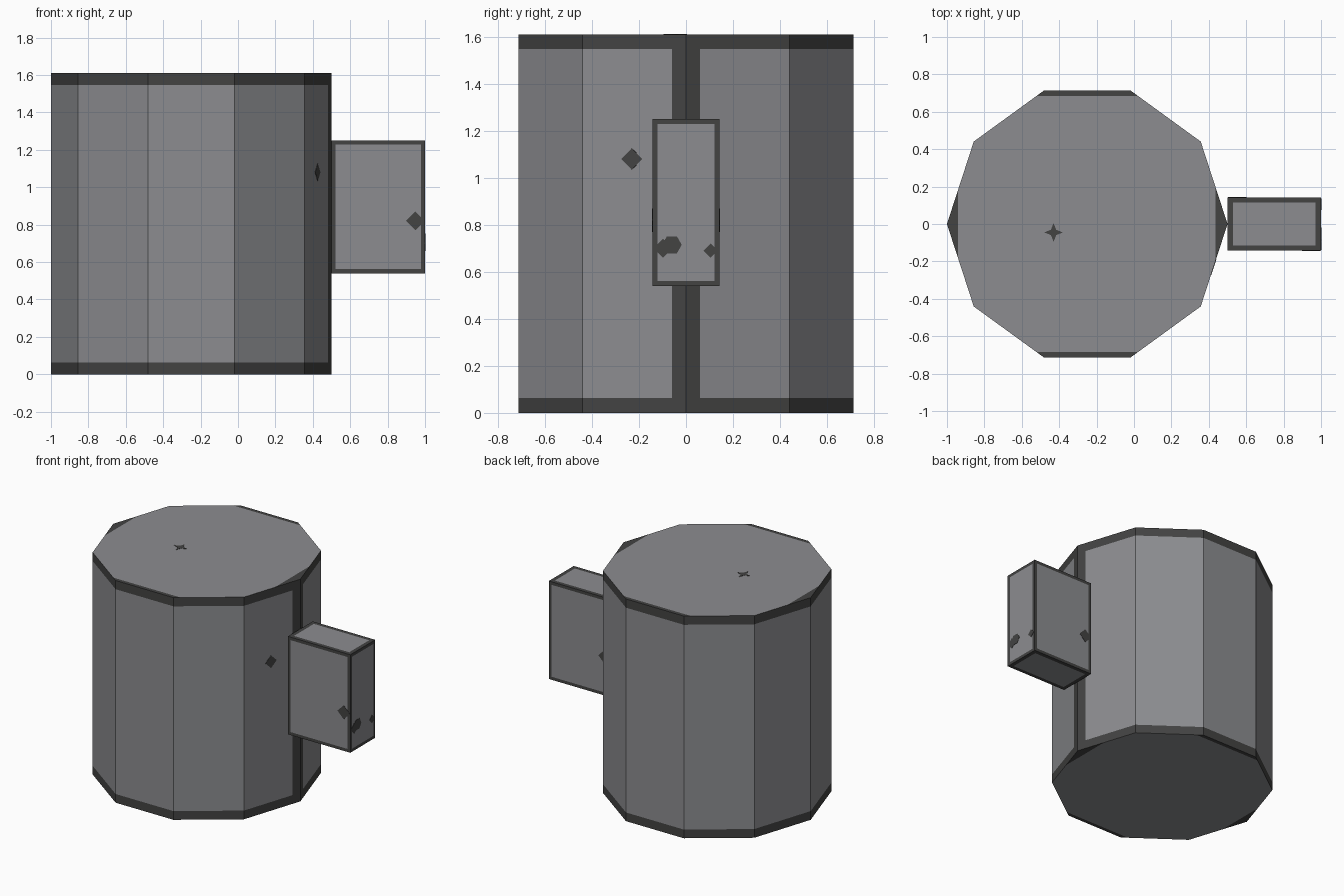
import bpy, bmesh, math
from mathutils import Vector, Matrix

if "Cube" in bpy.data.objects:
    bpy.data.objects.remove(bpy.data.objects["Cube"])


def material(name, rgb):
    m = bpy.data.materials.new(name)
    m.diffuse_color = (*rgb, 1)
    m.use_nodes = True
    m.node_tree.nodes["Principled BSDF"].inputs["Base Color"].default_value = m.diffuse_color
    return m


GREY = material("light_grey", (0.262, 0.265, 0.278))
DARK = material("dark_grey", (0.056, 0.056, 0.055))


def finish(bm, name, mats):
    me = bpy.data.meshes.new(name)
    bm.normal_update()
    bm.to_mesh(me)
    bm.free()
    for m in mats:
        me.materials.append(m)
    ob = bpy.data.objects.new(name, me)
    bpy.context.collection.objects.link(ob)
    return ob


def cut(bm, co, no, keep):
    """Slice only the faces chosen by keep(face)."""
    bm.normal_update()
    faces = [f for f in bm.faces if keep(f)]
    edges = {e for f in faces for e in f.edges}
    verts = {v for f in faces for v in f.verts}
    bmesh.ops.bisect_plane(bm, geom=[*verts, *edges, *faces], dist=1e-5,
                           plane_co=co, plane_no=no)


# Mug body: ten-sided solid drum with dark worn edges
H, R, CX, BAND = 1.61, 0.75, -0.25, 0.063
bm = bmesh.new()
bmesh.ops.create_cone(bm, cap_ends=True, segments=10, radius1=R, radius2=R, depth=H)
ring = [v for v in bm.verts if v.co.z > 0]
turn = math.atan2(ring[0].co.y, ring[0].co.x) % (math.pi / 5)
bmesh.ops.rotate(bm, verts=bm.verts, matrix=Matrix.Rotation(-turn, 3, 'Z'))
bmesh.ops.translate(bm, verts=bm.verts, vec=(CX, 0, H / 2))


def is_side(f):
    return abs(f.normal.z) < 0.5


def is_cap(f):
    return not is_side(f)


def beside_handle(f):
    return is_side(f) and f.normal.x > 0.9 and BAND < f.calc_center_median().z < H - BAND


for z in (BAND, H - BAND):
    cut(bm, (0, 0, z), (0, 0, 1), is_side)
for y in (-0.06, 0.06):
    cut(bm, (0, y, 0), (0, 1, 0), beside_handle)
for y in (-0.685, 0.685):
    cut(bm, (0, y, 0), (0, 1, 0), is_cap)
for x in (-0.94, 0.435):
    cut(bm, (x, 0, 0), (1, 0, 0), is_cap)
bm.normal_update()
for f in bm.faces:
    c = f.calc_center_median()
    if is_side(f):
        worn = c.z < BAND or c.z > H - BAND or (c.x > 0.47 and abs(c.y) < 0.06)
    else:
        worn = abs(c.y) > 0.685 or c.x < -0.94 or c.x > 0.435
    f.material_index = int(worn)
finish(bm, "mug_body", [GREY, DARK])

# Handle: solid block with a dark frame round every face
bm = bmesh.new()
bmesh.ops.create_cube(bm, size=1)
bmesh.ops.scale(bm, verts=bm.verts, vec=(0.5, 0.285, 0.71))
bmesh.ops.translate(bm, verts=bm.verts, vec=(0.75, 0, 0.895))
bm.normal_update()
for f in list(bm.faces):
    width = 0.04 if abs(f.normal.z) > 0.5 else 0.031
    frame = bmesh.ops.inset_individual(bm, faces=[f], thickness=width)
    for g in frame["faces"]:
        g.material_index = 1
    f.material_index = 0
finish(bm, "handle", [GREY, DARK])


# Worn spots: very thin dark plates
def spot(name, loc, normal, r, inner=None, points=4):
    radii = [r] if inner is None else [r, inner]
    n = points * len(radii)
    bm = bmesh.new()
    vs = []
    for i in range(n):
        a = 2 * math.pi * i / n
        k = radii[i % len(radii)]
        vs.append(bm.verts.new((k * math.cos(a), k * math.sin(a), -0.002)))
    base = bm.faces.new(vs)
    ext = bmesh.ops.extrude_face_region(bm, geom=[base], use_keep_orig=True)
    top = [v for v in ext["geom"] if isinstance(v, bmesh.types.BMVert)]
    bmesh.ops.translate(bm, verts=top, vec=(0, 0, 0.004))
    bmesh.ops.recalc_face_normals(bm, faces=bm.faces)
    q = Vector(normal).to_track_quat('Z', 'Y')
    bm.transform(Matrix.Translation(loc) @ q.to_matrix().to_4x4())
    finish(bm, name, [DARK])


a = math.radians(18)
spot("body_spot", (0.425, -0.23, 1.08), (math.cos(a), -math.sin(a), 0), 0.046)
spot("top_spot", (-0.43, -0.045, H), (0, 0, 1), 0.05, 0.02)
spot("handle_end_spot", (1.0, -0.06, 0.715), (1, 0, 0), 0.042, points=6)
spot("handle_end_chip_left", (1.0, -0.098, 0.7), (1, 0, 0), 0.04)
spot("handle_end_chip_right", (1.0, 0.105, 0.69), (1, 0, 0), 0.03)
spot("handle_front_chip", (0.948, -0.1425, 0.82), (0, -1, 0), 0.05)
spot("handle_back_chip", (0.552, 0.1425, 0.82), (0, 1, 0), 0.05)
